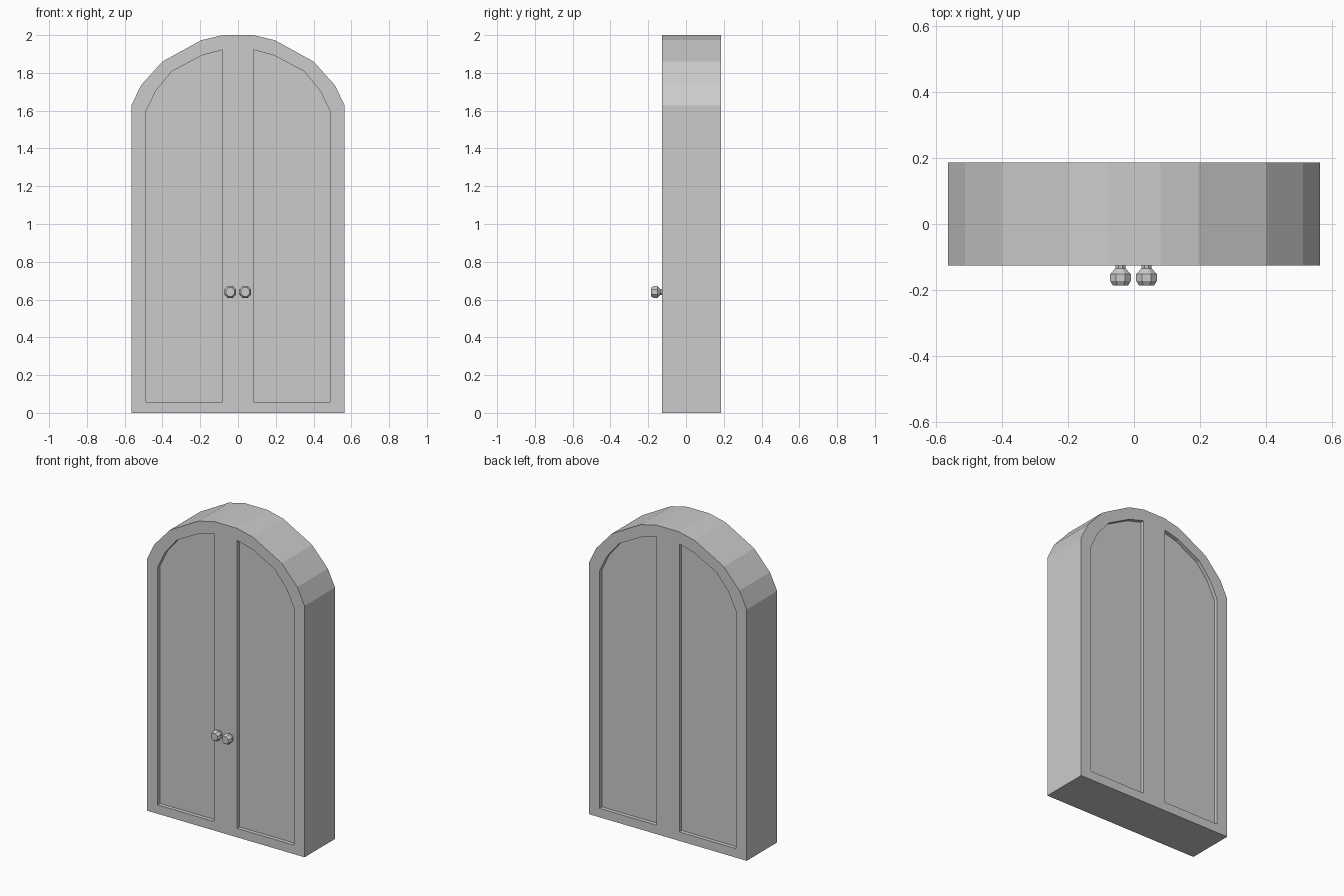
import bpy, bmesh, math
from mathutils import Matrix

if "Cube" in bpy.data.objects:
    bpy.data.objects.remove(bpy.data.objects["Cube"])

FRONT, BACK = -0.126, 0.186
RECESS = 0.025


def prism(name, outline, y0, y1):
    """Extrude an (x, z) outline along y."""
    bm = bmesh.new()
    face = bm.faces.new([bm.verts.new((x, y0, z)) for x, z in outline])
    ext = bmesh.ops.extrude_face_region(bm, geom=[face])
    for v in ext["geom"]:
        if isinstance(v, bmesh.types.BMVert):
            v.co.y = y1
    bmesh.ops.recalc_face_normals(bm, faces=bm.faces)
    return to_object(bm, name)


def to_object(bm, name):
    mesh = bpy.data.meshes.new(name)
    bm.to_mesh(mesh)
    bm.free()
    obj = bpy.data.objects.new(name, mesh)
    bpy.context.collection.objects.link(obj)
    return obj


def mirrored(points):
    return [(-x, z) for x, z in reversed(points)]


# Arched cabinet body
half = [(0.565, 0), (0.565, 1.627), (0.513, 1.735), (0.4, 1.86),
        (0.195, 1.973), (0.08, 2.0)]
body = prism("cabinet_body", half + mirrored(half), FRONT, BACK)

# Recessed door panels, front and back
panel = [(0.082, 0.058), (0.488, 0.058), (0.488, 1.595), (0.435, 1.705),
         (0.35, 1.808), (0.19, 1.893), (0.082, 1.922)]
cutters = []
for outline in (panel, mirrored(panel)):
    for y0, y1 in ((FRONT - 0.1, FRONT + RECESS), (BACK - RECESS, BACK + 0.1)):
        cutter = prism("panel_cutter", outline, y0, y1)
        cutter.hide_render = True
        cutters.append(cutter)
        mod = body.modifiers.new("panel_recess", "BOOLEAN")
        mod.operation = "DIFFERENCE"
        mod.solver = "EXACT"
        mod.object = cutter

bpy.context.view_layer.objects.active = body
for mod in list(body.modifiers):
    bpy.ops.object.modifier_apply(modifier=mod.name)
for cutter in cutters:
    bpy.data.objects.remove(cutter)


# Eight-sided turned door knobs: (radius, y) profile
knob_profile = [(0.017, FRONT + 0.002), (0.017, -0.135), (0.034, -0.152),
                (0.034, -0.173), (0.025, -0.186)]


def knob(name, cx, cz, sides=8):
    bm = bmesh.new()
    rings = []
    for r, y in knob_profile:
        angles = [2 * math.pi * (i + 0.5) / sides for i in range(sides)]
        rings.append([bm.verts.new((r * math.cos(a), y, r * math.sin(a)))
                      for a in angles])
    for a, b in zip(rings, rings[1:]):
        for i in range(sides):
            j = (i + 1) % sides
            bm.faces.new((a[i], a[j], b[j], b[i]))
    bm.faces.new(rings[0])
    bm.faces.new(rings[-1])
    bmesh.ops.recalc_face_normals(bm, faces=bm.faces)
    obj = to_object(bm, name)
    obj.location = (cx, 0, cz)


knob("left_knob", -0.041, 0.64)
knob("right_knob", 0.038, 0.64)
